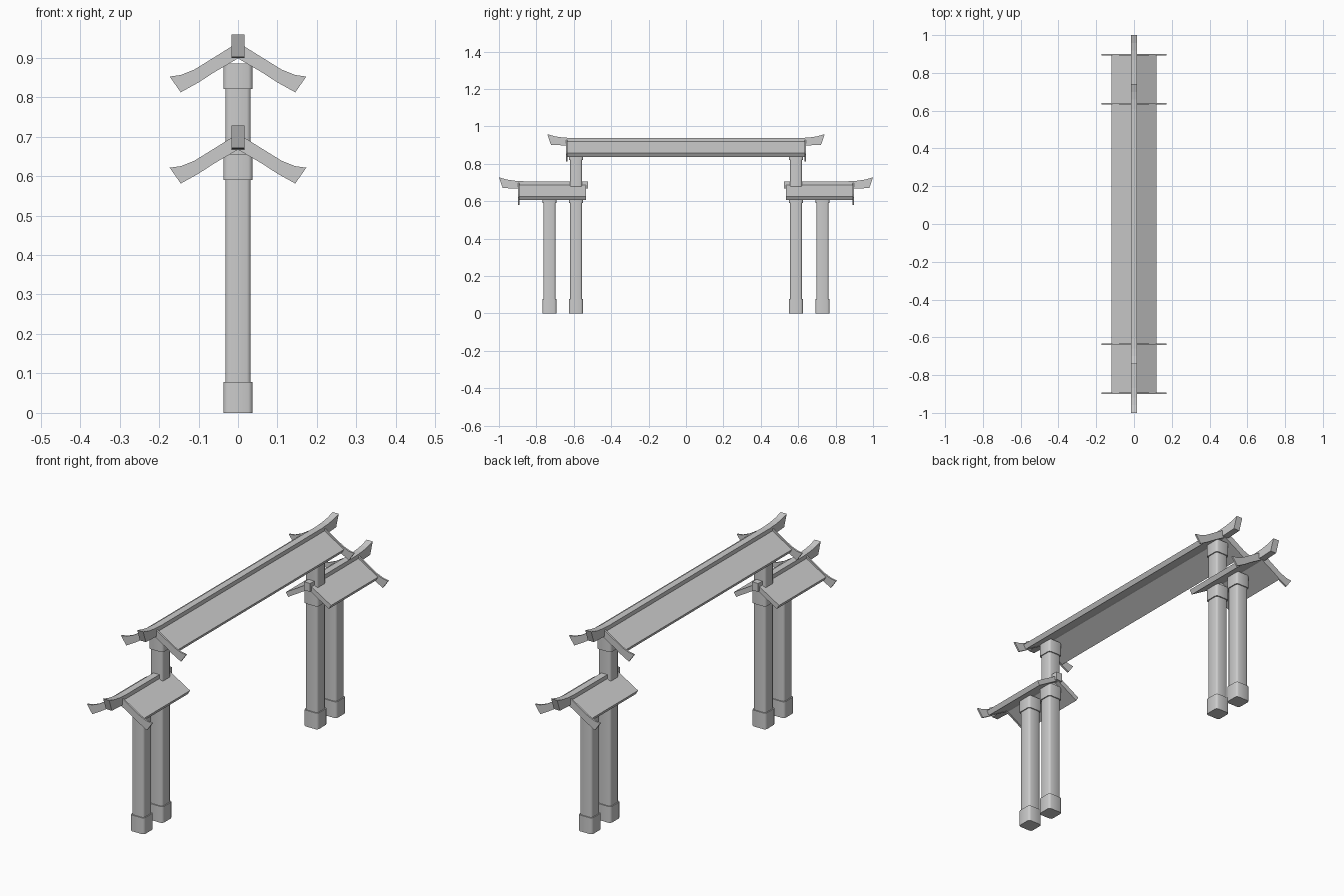
import bpy
import bmesh
from math import radians

cube = bpy.data.objects.get("Cube")
if cube:
    bpy.data.objects.remove(cube, do_unlink=True)

grey = bpy.data.materials.new("plain_grey")
grey.use_nodes = True
COLOUR = (0.6, 0.6, 0.6, 1)
grey.diffuse_color = COLOUR
grey.node_tree.nodes["Principled BSDF"].inputs["Base Color"].default_value = COLOUR

DROP = 0.231  # height difference between main and side roofs


def finish(name, bm):
    bmesh.ops.recalc_face_normals(bm, faces=bm.faces)
    mesh = bpy.data.meshes.new(name)
    bm.to_mesh(mesh)
    bm.free()
    mesh.materials.append(grey)
    obj = bpy.data.objects.new(name, mesh)
    bpy.context.collection.objects.link(obj)
    return obj


def prism(name, outline, start, end, axis):
    """Extrude a closed outline along x (outline is y, z) or y (outline is x, z)."""
    bm = bmesh.new()
    place = (lambda a, b: (start, a, b)) if axis == "x" else (lambda a, b: (a, start, b))
    face = bm.faces.new([bm.verts.new(place(a, b)) for a, b in outline])
    moved = bmesh.ops.extrude_face_region(bm, geom=[face])["geom"]
    step = (end - start, 0, 0) if axis == "x" else (0, end - start, 0)
    bmesh.ops.translate(bm, vec=step, verts=[v for v in moved if isinstance(v, bmesh.types.BMVert)])
    return finish(name, bm)


def block(name, y, half, low, high):
    """Square timber with softened upright corners."""
    bm = bmesh.new()
    bmesh.ops.create_cube(bm, size=1)
    for v in bm.verts:
        v.co = (v.co.x * 2 * half, y + v.co.y * 2 * half, high if v.co.z > 0 else low)
    upright = [e for e in bm.edges if abs(e.verts[0].co.z - e.verts[1].co.z) > 0.01]
    bmesh.ops.bevel(bm, geom=upright, offset=half * 0.3, segments=2, profile=0.5, affect="EDGES")
    obj = finish(name, bm)
    bpy.ops.object.select_all(action="DESELECT")
    obj.select_set(True)
    bpy.context.view_layer.objects.active = obj
    bpy.ops.object.shade_smooth_by_angle(angle=radians(50))


def roof(name, y0, y1, drop):
    """Two sloping slabs meeting under the ridge."""
    half = [(0, 0.928), (0.12, 0.857), (0.108, 0.837), (0, 0.901)]
    for side, label in ((1, "left"), (-1, "right")):
        prism(f"{name}_{label}_slab", [(side * x, z - drop) for x, z in half], y0, y1, "y")


def gable_board(name, y, drop):
    """Curved board across a roof end."""
    upper = [(0.173, 0.852), (0.145, 0.856), (0.11, 0.87), (0.06, 0.901), (0.015, 0.929)]
    lower = [(0, 0.898), (0.06, 0.863), (0.1, 0.837), (0.145, 0.812)]
    right = [(-x, z) for x, z in reversed(upper)]
    outline = upper + right + [(-x, z) for x, z in reversed(lower[1:])] + lower
    prism(name, [(x, z - drop) for x, z in outline], y - 0.004, y + 0.004, "y")


# Main roof and its ridge with lifted ends
roof("main_roof", -0.636, 0.636, 0)
tip_top = [(0.61, 0.938), (0.66, 0.941), (0.7, 0.947), (0.742, 0.959)]
tip_low = [(0.722, 0.902), (0.66, 0.899), (0.6, 0.898)]
tip = tip_top + tip_low
prism("main_ridge", tip + [(-y, z) for y, z in reversed(tip)], -0.016, 0.016, "x")

for side, label in ((1, "back"), (-1, "front")):
    gable_board(f"{label}_main_gable", side * 0.637, 0)

    # Side roof, ridge and outer gable
    roof(f"{label}_side_roof", side * 0.535, side * 0.895, DROP)
    low_tip = [(y + 0.258, z - DROP) for y, z in tip]
    outline = [(0.525, 0.707)] + low_tip + [(0.525, 0.667)]
    prism(f"{label}_side_ridge", [(side * y, z) for y, z in outline], -0.016, 0.016, "x")
    gable_board(f"{label}_side_gable", side * 0.895, DROP)

    # Tall and short posts with feet and collars
    for kind, y, top in (("tall", 0.588, 0.885), ("short", 0.73, 0.885 - DROP)):
        name = f"{label}_{kind}"
        block(f"{name}_post", side * y, 0.032, 0.02, top)
        block(f"{name}_foot", side * y, 0.037, 0, 0.078)
        block(f"{name}_lower_collar", side * y, 0.037, 0.59, 0.885 - DROP)
    block(f"{label}_upper_collar", side * 0.588, 0.037, 0.82, 0.885)
